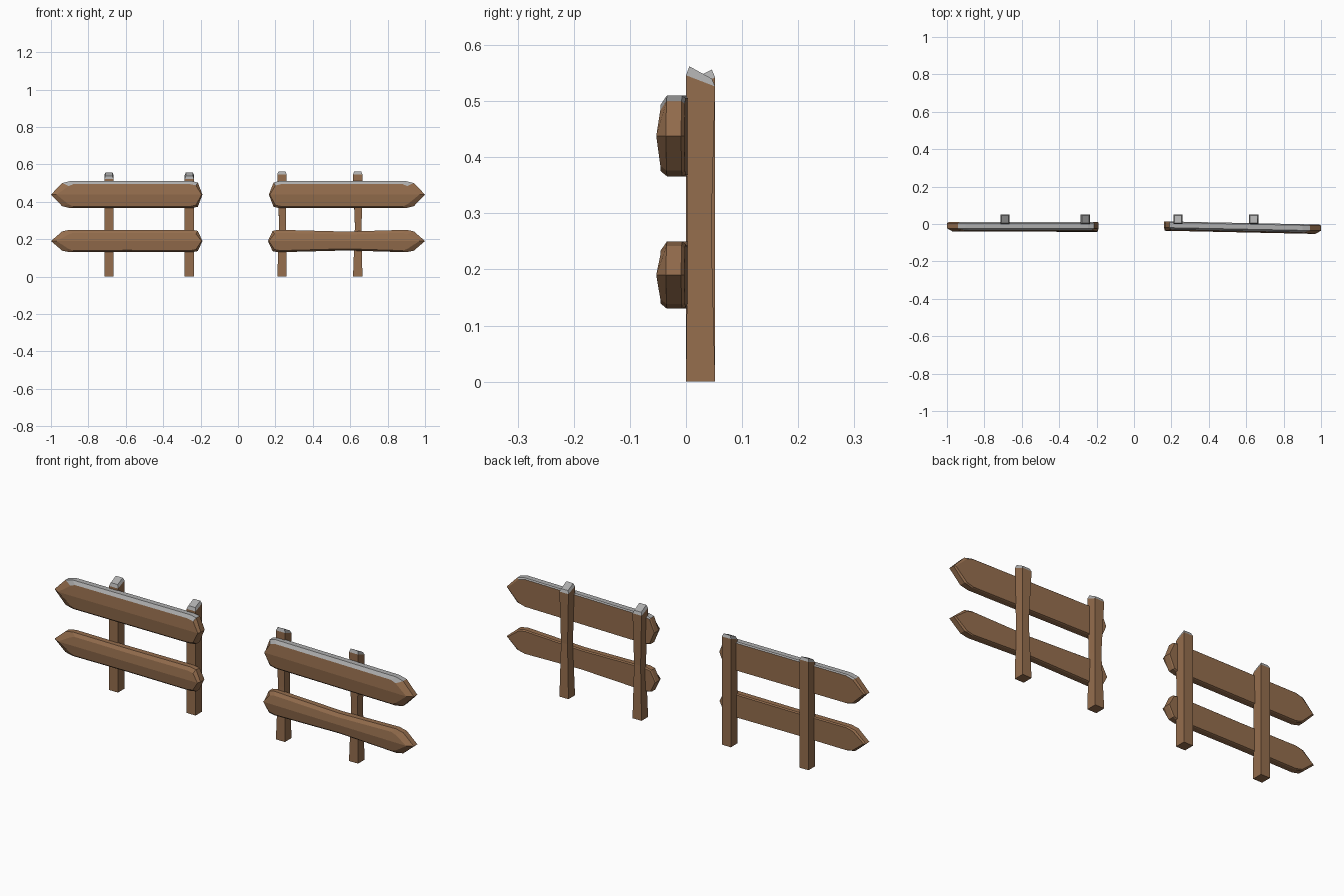
import bpy

cube = bpy.data.objects.get("Cube")
if cube:
    bpy.data.objects.remove(cube, do_unlink=True)


def make_material(name, rgb):
    mat = bpy.data.materials.new(name)
    mat.use_nodes = True
    mat.diffuse_color = (*rgb, 1)
    mat.node_tree.nodes["Principled BSDF"].inputs["Base Color"].default_value = (*rgb, 1)
    return mat


WOOD = make_material("brown wood", (0.30, 0.155, 0.075))
CAP = make_material("grey top", (0.42, 0.42, 0.42))


def build(name, verts, faces, is_cap):
    """Make a flat-shaded object; is_cap picks the grey faces."""
    mesh = bpy.data.meshes.new(name)
    mesh.from_pydata(verts, [], faces)
    mesh.materials.append(WOOD)
    mesh.materials.append(CAP)
    for poly in mesh.polygons:
        poly.material_index = int(is_cap([mesh.vertices[i].co for i in poly.vertices]))
    obj = bpy.data.objects.new(name, mesh)
    bpy.context.collection.objects.link(obj)
    # consistent outward normals
    import bmesh
    bm = bmesh.new()
    bm.from_mesh(mesh)
    bmesh.ops.recalc_face_normals(bm, faces=bm.faces)
    bm.to_mesh(mesh)
    bm.free()


def bridge(loop_a, loop_b, n):
    return [(loop_a * n + i, loop_a * n + (i + 1) % n,
             loop_b * n + (i + 1) % n, loop_b * n + i) for i in range(n)]


def plank(name, side, inner, z, half, waist, y_tip, y_inner, capped):
    """Arrow-ended board: bevelled front, ridge along the middle."""
    mid = (inner + 1) / 2
    # upper outline from tip to inner point: x, height share, bevel shift in x
    upper = [(1, 0, -0.03), (0.94, 0.86, -0.035), (0.90, 1, -0.02), (mid, waist, 0),
             (inner + 0.055, 1, 0.01), (inner + 0.025, 0.9, 0.01), (inner, 0, 0.005)]
    lower = [(x, -h, s) for x, h, s in reversed(upper[1:-1])]
    outline = upper + lower
    n = len(outline)

    verts = []
    for depth, bevel in ((-0.05, 1), (-0.033, 0), (-0.006, 0), (0, 0.3)):
        for x, h, shift in outline:
            t = (x - inner) / (1 - inner)
            y = depth + y_inner + (y_tip - y_inner) * t
            if bevel == 1 and h:
                y += 0.006
            trim = 0.016 if h > 0 else 0.009
            height = h * half - (trim * bevel if h > 0 else -trim * bevel if h < 0 else 0)
            verts.append((side * (x + shift * bevel), y, z + height))

    faces = bridge(0, 1, n) + bridge(1, 2, n) + bridge(2, 3, n)
    last = len(upper) - 1
    faces.append(tuple(range(last + 1)))
    faces.append(tuple(range(last, n)) + (0,))
    faces.append(tuple(range(3 * n, 4 * n)))
    limit = z + half * 0.6
    build(name, verts, faces, lambda cos: capped and min(c.z for c in cos) > limit
          and max(c.z for c in cos) > z + half * 0.85)


def post(name, x, top_front, top_back, waisted):
    """Square post with a slanted, bevelled cap."""
    if waisted:
        waist = (-0.015, 0.021, 0.003, 0.045)
    else:
        waist = (-0.025, 0.024, 0, 0.052)
    full = (-0.025, 0.025, 0, 0.052)
    rings = [(full, 0, 0), (waist, 0.27, 0.27),
             (full, top_front - 0.016, top_back - 0.014),
             ((-0.019, 0.019, 0.006, 0.046), top_front, top_back)]
    verts = []
    for (x0, x1, y0, y1), z0, z1 in rings:
        verts += [(x + x0, y0, z0), (x + x1, y0, z0), (x + x1, y1, z1), (x + x0, y1, z1)]
    faces = [(0, 1, 2, 3), (12, 13, 14, 15)]
    for i in range(3):
        faces += bridge(i, i + 1, 4)
    build(name, verts, faces, lambda cos: min(c.z for c in cos) > 0.4)


# right-hand fence section
plank("right_upper_plank", -1, 0.19, 0.438, 0.072, 1, 0.01, 0.01, True)
plank("right_lower_plank", -1, 0.19, 0.19, 0.06, 0.97, 0.01, 0.008, False)
post("right_outer_post", -0.69, 0.537, 0.556, False)
post("right_inner_post", -0.26, 0.537, 0.556, False)

# left-hand fence section, set at a slight angle
plank("left_upper_plank", 1, 0.165, 0.438, 0.072, 1, -0.003, 0.014, True)
plank("left_lower_plank", 1, 0.16, 0.19, 0.06, 0.84, -0.003, 0.014, False)
post("left_inner_post", 0.235, 0.562, 0.54, True)
post("left_outer_post", 0.64, 0.562, 0.54, True)
